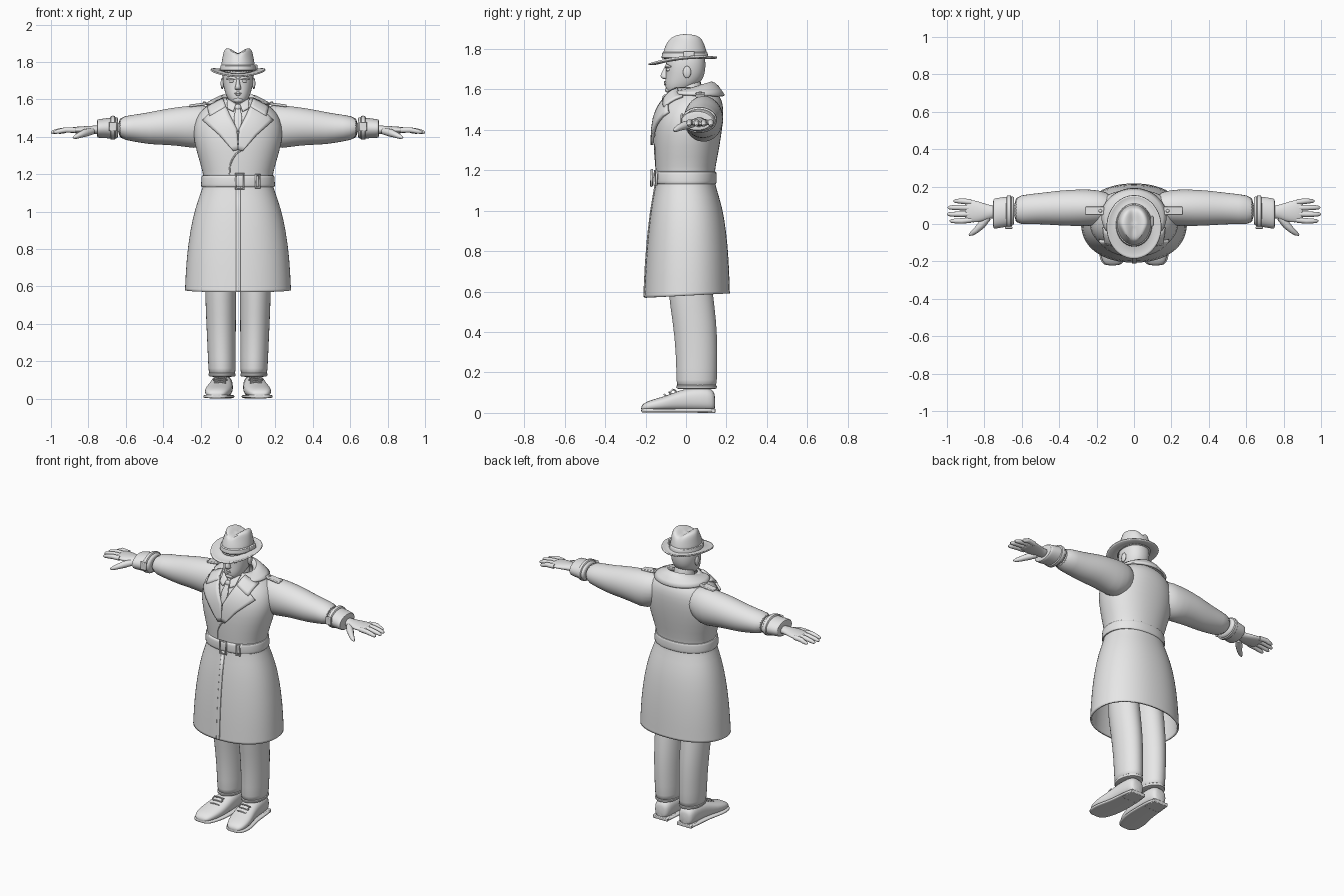
import bpy, bmesh
from math import sin, cos, pi, radians, exp
from mathutils import Vector, Matrix
from mathutils.bvhtree import BVHTree

default = bpy.data.objects.get("Cube")
if default:
    bpy.data.objects.remove(default, do_unlink=True)

grey = bpy.data.materials.new("light grey")
grey.use_nodes = True
grey.diffuse_color = (.8, .8, .8, 1)
for node in grey.node_tree.nodes:
    if node.type == 'BSDF_PRINCIPLED':
        node.inputs["Base Color"].default_value = grey.diffuse_color


def finish(name, bm, mirror=False, levels=0, thick=0, offset=-1, bevel=0):
    """Turn a bmesh into a smooth shaded object with modifiers."""
    bmesh.ops.recalc_face_normals(bm, faces=bm.faces[:])
    mesh = bpy.data.meshes.new(name)
    bm.to_mesh(mesh)
    bm.free()
    mesh.materials.append(grey)
    mesh.shade_smooth()
    mesh.set_sharp_from_angle(angle=radians(60))
    obj = bpy.data.objects.new(name, mesh)
    bpy.context.collection.objects.link(obj)
    if mirror:
        obj.modifiers.new("mirror", 'MIRROR').use_mirror_merge = False
    if levels:
        sub = obj.modifiers.new("smooth", 'SUBSURF')
        sub.levels = sub.render_levels = levels
    if thick:
        solid = obj.modifiers.new("thickness", 'SOLIDIFY')
        solid.thickness, solid.offset = thick, offset
    if bevel:
        edge = obj.modifiers.new("bevel", 'BEVEL')
        edge.width, edge.segments = bevel, 2
    return obj


def skin(rows, closed=False, caps=False):
    """Join rows of points with quads."""
    bm = bmesh.new()
    rings = [[bm.verts.new(p) for p in row] for row in rows]
    count = len(rows[0])
    for low, high in zip(rings, rings[1:]):
        for i in range(count if closed else count - 1):
            j = (i + 1) % count
            bm.faces.new((low[i], low[j], high[j], high[i]))
    if caps:
        bm.faces.new(rings[0])
        bm.faces.new(rings[-1])
    return bm


def loft(name, stations, axis='z', n=24, power=2, caps=True, warp=None, levels=1, **kw):
    """Skin rounded sections given as (position, u min, u max, v min, v max)."""
    rows = []
    for t, u0, u1, v0, v1 in stations:
        row = []
        for i in range(n):
            c, s = cos(2 * pi * i / n), sin(2 * pi * i / n)
            c, s = [abs(k) ** (2 / power) * (1 if k > 0 else -1) for k in (c, s)]
            u, v = (u0 + u1 + (u1 - u0) * c) / 2, (v0 + v1 + (v1 - v0) * s) / 2
            p = Vector({'x': (t, u, v), 'y': (u, t, v), 'z': (u, v, t)}[axis])
            row.append(warp(p) if warp else p)
        rows.append(row)
    return finish(name, skin(rows, True, caps), levels=levels, **kw)


def column(name, stations, **kw):
    """Upright loft, symmetric in x: (z, half width, front y, back y)."""
    return loft(name, [(z, -w, w, f, b) for z, w, f, b in stations], **kw)


def tube(name, points, radii, closed=False, both=False):
    """Round tube along points, optionally repeated on the other side."""
    for side in ((1, -1) if both else (1,)):
        curve = bpy.data.curves.new(name, 'CURVE')
        curve.dimensions, curve.bevel_depth = '3D', 1
        curve.bevel_resolution, curve.use_fill_caps = 3, True
        line = curve.splines.new('POLY')
        line.points.add(len(points) - 1)
        line.use_cyclic_u, line.use_smooth = closed, True
        for k, (x, y, z) in enumerate(points):
            line.points[k].co = (x * side, y, z, 1)
            line.points[k].radius = radii[k] if isinstance(radii, list) else radii
        curve.materials.append(grey)
        bpy.context.collection.objects.link(bpy.data.objects.new(name, curve))


def blob(name, place, size, **kw):
    bm = bmesh.new()
    matrix = Matrix.Translation(place) @ Matrix.Diagonal((*size, 1))
    bmesh.ops.create_uvsphere(bm, u_segments=16, v_segments=10, radius=1, matrix=matrix)
    return finish(name, bm, **kw)


def box(name, place, size, tilt=0, **kw):
    bm = bmesh.new()
    matrix = Matrix.Translation(place) @ Matrix.Rotation(tilt, 4, 'Y') @ Matrix.Diagonal((*size, 1))
    bmesh.ops.create_cube(bm, size=1, matrix=matrix)
    return finish(name, bm, bevel=.004, **kw)


# Coat body with an open, slightly sloping hem
def slope_hem(p):
    p.z += .05 * p.y if p.z < .7 else 0
    return p


coat = column("coat", [
    (.58, .285, -.208, .218), (.6, .284, -.207, .217), (.75, .277, -.2, .213), (.9, .257, -.187, .2),
    (1.02, .23, -.172, .18), (1.12, .193, -.152, .147), (1.16, .182, -.147, .14),
    (1.21, .188, -.152, .145), (1.32, .222, -.158, .167), (1.42, .245, -.157, .182),
    (1.5, .228, -.137, .187), (1.55, .19, -.105, .178), (1.59, .13, -.075, .15),
    (1.61, .085, -.055, .11)], n=32, power=2.2, warp=slope_hem, thick=.01, caps=False)

bpy.context.view_layer.update()
surface = BVHTree.FromObject(coat, bpy.context.evaluated_depsgraph_get())


def on_front(x, z, lift):
    hit = surface.ray_cast(Vector((x, -1, z)), Vector((0, 1, 0)))[0]
    return Vector((x, min(hit.y if hit else 0, .02) - lift, z))


def panel(name, left, right, lift=.008, thick=.01, **kw):
    """Cloth panel between two (x, z) edges, laid on the coat front."""
    rows = []
    for k in range(len(left) - 1):
        for step in range(5 if k == len(left) - 2 else 4):
            a = Vector(left[k]).lerp(Vector(left[k + 1]), step / 4)
            b = Vector(right[k]).lerp(Vector(right[k + 1]), step / 4)
            rows.append([on_front(*a.lerp(b, i / 6), lift) for i in range(7)])
    return finish(name, skin(rows), thick=thick, offset=0, **kw)


# Lapels, collar, front edge
panel("lapel", [(.07, 1.575), (.04, 1.51), (.005, 1.44), (.0, 1.33)],
      [(.15, 1.525), (.187, 1.487), (.1, 1.41), (.025, 1.325)], lift=.012, thick=.014, mirror=True)
panel("collar_wing", [(.08, 1.605), (.065, 1.56)], [(.165, 1.565), (.15, 1.51)],
      lift=.018, thick=.012, mirror=True)
angles = [radians(-35 + 250 * i / 28) for i in range(29)]
finish("collar", skin([[(w * cos(a), y + d * sin(a), z + h * sin(a)) for a in angles]
       for w, y, d, z, h in ((.078, .02, .085, 1.585, .025), (.088, .025, .1, 1.607, .036),
                             (.13, .03, .128, 1.6, .015), (.172, .04, .148, 1.573, -.005))]),
       levels=1, thick=.012, offset=0)
panel("front_edge", [(-.01, 1.13), (-.01, .6), (-.01, .575)], [(.012, 1.13), (.012, .6), (.012, .575)],
      lift=.002, thick=.006)
tube("wrap_edge", [on_front(x, z, 0) for x, z in
     ((.02, 1.33), (-.01, 1.31), (-.03, 1.28), (-.042, 1.25), (-.046, 1.2))], .004)

# Shirt collar and tie
panel("shirt_collar", [(.01, 1.575), (.025, 1.535)], [(.06, 1.605), (.055, 1.55)], thick=.008, mirror=True)
panel("tie", [(-.012, 1.55), (-.022, 1.5), (-.012, 1.43)], [(.012, 1.55), (.022, 1.5), (.012, 1.43)], lift=.006)
blob("tie_knot", on_front(0, 1.555, .004), (.018, .014, .02))

# Belt with buckle and loop
column("belt", [(1.13, .185, -.15, .14), (1.132, .197, -.16, .15), (1.14, .199, -.163, .153),
                (1.185, .196, -.163, .152), (1.193, .194, -.16, .15), (1.195, .182, -.15, .14)],
       n=32, power=2.2)
for name, x, w, h in (("buckle", .01, .022, .04), ("belt_loop", .105, .01, .034)):
    corners = [(x - w, -h), (x + w, -h), (x + w, h), (x - w, h)]
    tube(name, [on_front(cx, 1.162 + cz, .02) for cx, cz in corners], .006, closed=True)

# Sleeves, cuffs and straps
loft("sleeve", [
    (.1, .01, .16, 1.4, 1.56), (.2, -.01, .185, 1.33, 1.572), (.28, -.012, .186, 1.347, 1.565),
    (.38, -.01, .182, 1.357, 1.552), (.47, -.003, .17, 1.358, 1.532), (.56, 0, .16, 1.375, 1.518),
    (.65, -.005, .15, 1.39, 1.507)], axis='x', mirror=True)
loft("cuff", [
    (.64, .0, .145, 1.4, 1.5), (.645, -.012, .15, 1.388, 1.508), (.7, -.018, .145, 1.392, 1.5),
    (.745, -.027, .137, 1.394, 1.495), (.752, -.025, .134, 1.396, 1.493), (.754, .0, .11, 1.41, 1.48)],
    axis='x', mirror=True)
loft("cuff_strap", [
    (.655, -.01, .145, 1.39, 1.5), (.656, -.022, .156, 1.383, 1.516), (.683, -.024, .154, 1.384, 1.513),
    (.684, -.01, .14, 1.39, 1.5)], axis='x', mirror=True)
box("strap_buckle", (.67, -.02, 1.455), (.04, .012, .05), mirror=True)
box("epaulette", (.21, .07, 1.572), (.1, .045, .014), tilt=.12, mirror=True)
blob("epaulette_button", (.18, .07, 1.584), (.009, .009, .005), mirror=True)

# Hands
loft("palm", [
    (.73, .03, .1, 1.41, 1.465), (.77, .03, .1, 1.415, 1.46), (.81, .012, .115, 1.417, 1.458),
    (.86, .006, .13, 1.418, 1.455), (.895, .01, .13, 1.42, 1.45), (.905, .018, .125, 1.425, 1.445)],
    axis='x', n=16, mirror=True)
for name, y, tip in (("index_finger", .022, .985), ("middle_finger", .054, 1),
                     ("ring_finger", .086, .995), ("little_finger", .117, .965)):
    drift = (y - .07) * .12
    tube(name, [(.87, y, 1.436), (.92, y + drift, 1.437), (tip - .03, y + drift, 1.43),
                (tip - .008, y + drift, 1.425), (tip, y + drift, 1.423)],
         [.015, .015, .013, .01, .004], both=True)
tube("thumb", [(.78, .035, 1.43), (.815, -.005, 1.422), (.845, -.035, 1.41), (.868, -.052, 1.4),
               (.882, -.06, 1.394)], [.018, .021, .016, .012, .004], both=True)

# Neck, head and face
column("neck", [(1.5, .065, -.05, .085), (1.57, .06, -.045, .08), (1.66, .065, -.04, .085)], n=20)
column("head", [
    (1.578, .018, -.083, -.04), (1.582, .034, -.093, -.01), (1.6, .054, -.1, .025),
    (1.63, .068, -.104, .07), (1.665, .077, -.1, .09), (1.7, .083, -.099, .097),
    (1.75, .084, -.1, .098), (1.8, .07, -.08, .08)], power=2.2)
column("nose", [(1.65, .012, -.11, -.08), (1.655, .019, -.122, -.08), (1.666, .017, -.13, -.08),
                (1.685, .01, -.12, -.08), (1.715, .008, -.105, -.08)], n=12)
blob("eye", (.033, -.084, 1.697), (.016, .014, .009), mirror=True)
blob("ear", (.084, .005, 1.685), (.009, .02, .03), mirror=True)
blob("chin", (0, -.086, 1.597), (.028, .018, .015))
tube("brow", [(.01, -.1, 1.711), (.035, -.095, 1.717), (.06, -.075, 1.711)], [.006, .008, .004], both=True)
for name, z in (("upper_lip", 1.636), ("lower_lip", 1.625)):
    tube(name, [(-.026, -.093, 1.63), (0, -.104, z), (.026, -.093, 1.63)], [.003, .006, .003])


# Hat with a pinched, creased crown
def crease(p):
    lift = max(0, min(1, (p.z - 1.78) / .07))
    p.x *= 1 - lift * max(0, -p.y) * 3.5
    p.z -= lift * .028 * exp(-(p.x / .03) ** 2) + lift * .05 * abs(p.y + .01)
    return p


def curl(p):
    p.z += .1 * p.y + .9 * p.x * p.x - .008
    return p


column("hat_crown", [
    (1.745, .094, -.119, .108), (1.78, .091, -.114, .104), (1.82, .085, -.107, .098),
    (1.85, .08, -.1, .092), (1.87, .072, -.09, .082), (1.876, .056, -.07, .064),
    (1.876, .035, -.045, .04), (1.874, .012, -.015, .01)], n=32, warp=crease)
column("hat_brim", [(1.755, .088, -.11, .1), (1.749, .105, -.135, .118), (1.747, .128, -.163, .138),
                    (1.75, .146, -.186, .154)], n=40, caps=False, warp=curl, thick=.008, offset=0)
column("hat_band", [(1.75, .094, -.119, .108), (1.752, .099, -.123, .112), (1.785, .094, -.118, .107),
                    (1.787, .088, -.112, .102)], n=32)
box("band_bow", (.097, .015, 1.772), (.012, .055, .03))

# Trousers with turned hems
loft("trouser_leg", [
    (.12, .014, .155, -.045, .15), (.14, .012, .158, -.048, .153), (.3, .012, .165, -.05, .157),
    (.45, .01, .172, -.066, .152), (.6, .01, .177, -.09, .132), (.8, .008, .18, -.1, .11)], mirror=True)
loft("trouser_hem", [
    (.117, .03, .14, -.03, .135), (.118, .012, .158, -.048, .153), (.135, .01, .161, -.052, .156),
    (.142, .02, .15, -.04, .145)], mirror=True)

# Shoes with soles, heels and laces
shoe = [(-.222, .09, .14, .012, .03), (-.212, .07, .162, .008, .046), (-.18, .05, .178, .008, .062),
        (-.12, .033, .178, .008, .078), (-.06, .027, .162, .008, .1), (0, .027, .15, .008, .122),
        (.08, .028, .145, .008, .13), (.13, .036, .137, .008, .12), (.145, .055, .12, .012, .09)]
loft("shoe", shoe, axis='y', power=2.5, mirror=True)
loft("sole", [(y, a - .008, b + .008, .002, .022) for y, a, b, c, d in shoe], axis='y', power=4, mirror=True)
box("heel", (.087, .1, .011), (.105, .09, .022), mirror=True)
for k in range(3):
    y, z = -.1 + .025 * k, .085 + .011 * k
    tube("lace", [(.065, y, z), (.095, y - .008, z + .006), (.128, y, z - .002)], .004, both=True)
for end in (-1, 1):
    tube("lace_bow", [(.095, -.055, .112), (.095 + .03 * end, -.065, .116), (.095 + .035 * end, -.08, .1)],
         .004, both=True)
